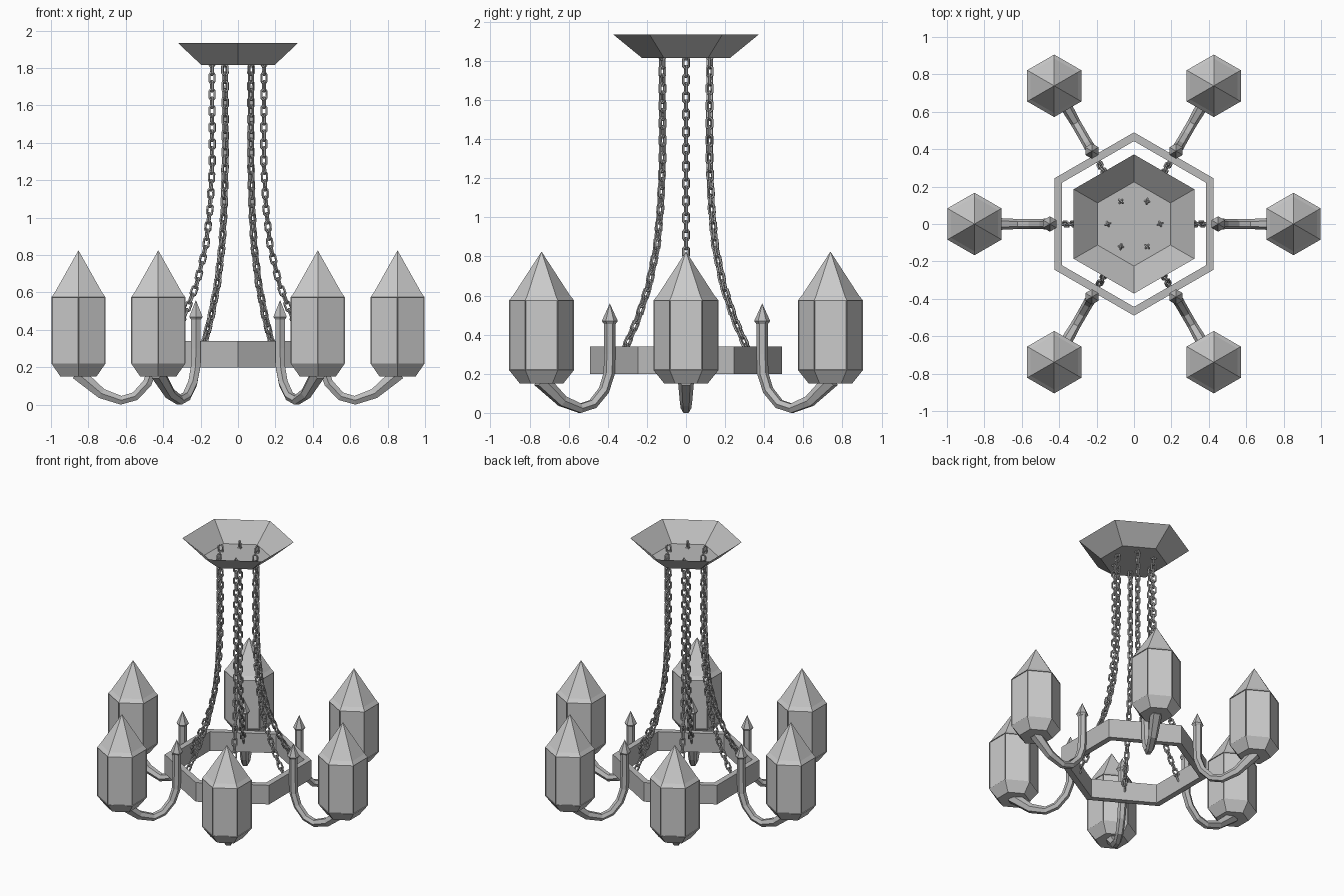
import bpy, bmesh
from math import pi, sin, cos, radians
from mathutils import Vector, Matrix

if "Cube" in bpy.data.objects:
    bpy.data.objects.remove(bpy.data.objects["Cube"])


def material(name, v):
    m = bpy.data.materials.new(name)
    m.use_nodes = True
    m.diffuse_color = (v, v, v, 1)
    m.node_tree.nodes["Principled BSDF"].inputs["Base Color"].default_value = (v, v, v, 1)
    return m


METAL = material("grey metal", 0.5)
LIGHT = material("pale lantern grey", 0.6)


def make_object(name, bm, mat):
    bmesh.ops.recalc_face_normals(bm, faces=bm.faces)
    mesh = bpy.data.meshes.new(name)
    bm.to_mesh(mesh)
    bm.free()
    mesh.materials.append(mat)
    ob = bpy.data.objects.new(name, mesh)
    bpy.context.collection.objects.link(ob)
    return ob


def bridge(bm, a, b):
    n = len(a)
    return [bm.faces.new((a[i], a[(i + 1) % n], b[(i + 1) % n], b[i])) for i in range(n)]


def hex_rings(bm, profile, centre=0.0):
    """Six-sided rings of (radius, height), corners on the y axis, joined in order."""
    rings = [[bm.verts.new((centre + r * sin(i * pi / 3), r * cos(i * pi / 3), z))
              for i in range(6)] for r, z in profile]
    bands = [bridge(bm, a, b) for a, b in zip(rings, rings[1:])]
    return rings, bands


def sweep(bm, path, radii, sides, closed=False):
    """Sweep a round section along a path lying in the xz plane."""
    pts = [Vector((x, 0, z)) for x, z in path]
    n, rings = len(pts), []
    for i, p in enumerate(pts):
        if closed:
            t = pts[(i + 1) % n] - pts[i - 1]
        else:
            t = pts[min(i + 1, n - 1)] - pts[max(i - 1, 0)]
        t.normalize()
        side = Vector((-t.z, 0, t.x))
        rings.append([bm.verts.new(p + radii[i] * (Vector((0, cos(a), 0)) + side * sin(a)))
                      for a in (2 * pi * k / sides for k in range(sides))])
    for a, b in zip(rings, rings[1:]):
        bridge(bm, a, b)
    if closed:
        bridge(bm, rings[-1], rings[0])
    else:
        bm.faces.new(rings[0])
        bm.faces.new(rings[-1])
    return [v for r in rings for v in r]


def repeat_six(ob):
    """Copy a part around the z axis."""
    base = ob.name
    ob.name = base + "_1"
    for k in range(1, 6):
        copy = ob.copy()
        copy.name = f"{base}_{k + 1}"
        copy.rotation_euler.z = k * pi / 3
        bpy.context.collection.objects.link(copy)


# Ceiling canopy: open hexagonal dish
bm = bmesh.new()
rings, _ = hex_rings(bm, [(0.225, 1.815), (0.372, 1.935)])
bm.faces.new(rings[0])
make_object("ceiling_canopy", bm, METAL)

# Hexagonal band
bm = bmesh.new()
rings, _ = hex_rings(bm, [(0.49, 0.2), (0.49, 0.34), (0.443, 0.34), (0.443, 0.2)])
bridge(bm, rings[-1], rings[0])
make_object("hexagonal_band", bm, METAL)

# Lantern with recessed panes
bm = bmesh.new()
rings, bands = hex_rings(bm, [(0.111, 0.15), (0.167, 0.22), (0.167, 0.575),
                              (0.146, 0.6), (0.0, 0.825)], 0.853)
bm.faces.new(rings[0])
bmesh.ops.inset_individual(bm, faces=bands[1], thickness=0.011, depth=0)
bmesh.ops.recalc_face_normals(bm, faces=bm.faces)
bmesh.ops.inset_individual(bm, faces=bands[1], thickness=0.001, depth=-0.005)
bmesh.ops.remove_doubles(bm, verts=bm.verts, dist=0.0005)
repeat_six(make_object("lantern", bm, LIGHT))

# Curved arm rising into a post
bm = bmesh.new()
path = [(0.86, 0.17), (0.73, 0.06), (0.625, 0.0235), (0.55, 0.045), (0.485, 0.115),
        (0.454, 0.2), (0.45, 0.3), (0.45, 0.47)]
sweep(bm, path, [0.042, 0.032, 0.027, 0.027, 0.028, 0.029, 0.029, 0.029], 6)
repeat_six(make_object("curved_arm", bm, METAL))

# Pointed finial on each post
bm = bmesh.new()
rings, _ = hex_rings(bm, [(0.03, 0.455), (0.041, 0.47), (0.0, 0.56)], 0.45)
bm.faces.new(rings[0])
bmesh.ops.remove_doubles(bm, verts=bm.verts, dist=0.0005)
repeat_six(make_object("post_finial", bm, METAL))

# Hanging chain: oval links, alternately turned, spaced along a curve
guide = [Vector((x, 0, z)) for x, z in [(0.14, 1.835), (0.138, 1.3), (0.15, 1.05), (0.172, 0.85),
                                       (0.22, 0.65), (0.285, 0.48), (0.345, 0.36), (0.385, 0.29)]]
lengths = [(b - a).length for a, b in zip(guide, guide[1:])]


def along(d):
    for a, b, s in zip(guide, guide[1:], lengths):
        if d <= s:
            return a.lerp(b, d / s), (b - a).normalized()
        d -= s
    return guide[-1], (guide[-1] - guide[-2]).normalized()


oval = [(0.0155 * cos(a), 0.0135 * (1 if sin(a) > 0 else -1) + 0.0155 * sin(a))
        for a in (radians(22.5 + 45 * k) for k in range(8))]
bm = bmesh.new()
count = 37
for k in range(count):
    p, t = along(sum(lengths) * k / (count - 1))
    verts = sweep(bm, oval, [0.0065] * len(oval), 5, closed=True)
    m = (Matrix.Translation(p) @ Vector((0, 0, 1)).rotation_difference(-t).to_matrix().to_4x4()
         @ Matrix.Rotation(radians(20 + 90 * (k % 2)), 4, 'Z'))
    bmesh.ops.transform(bm, matrix=m, verts=verts)
repeat_six(make_object("hanging_chain", bm, METAL))
